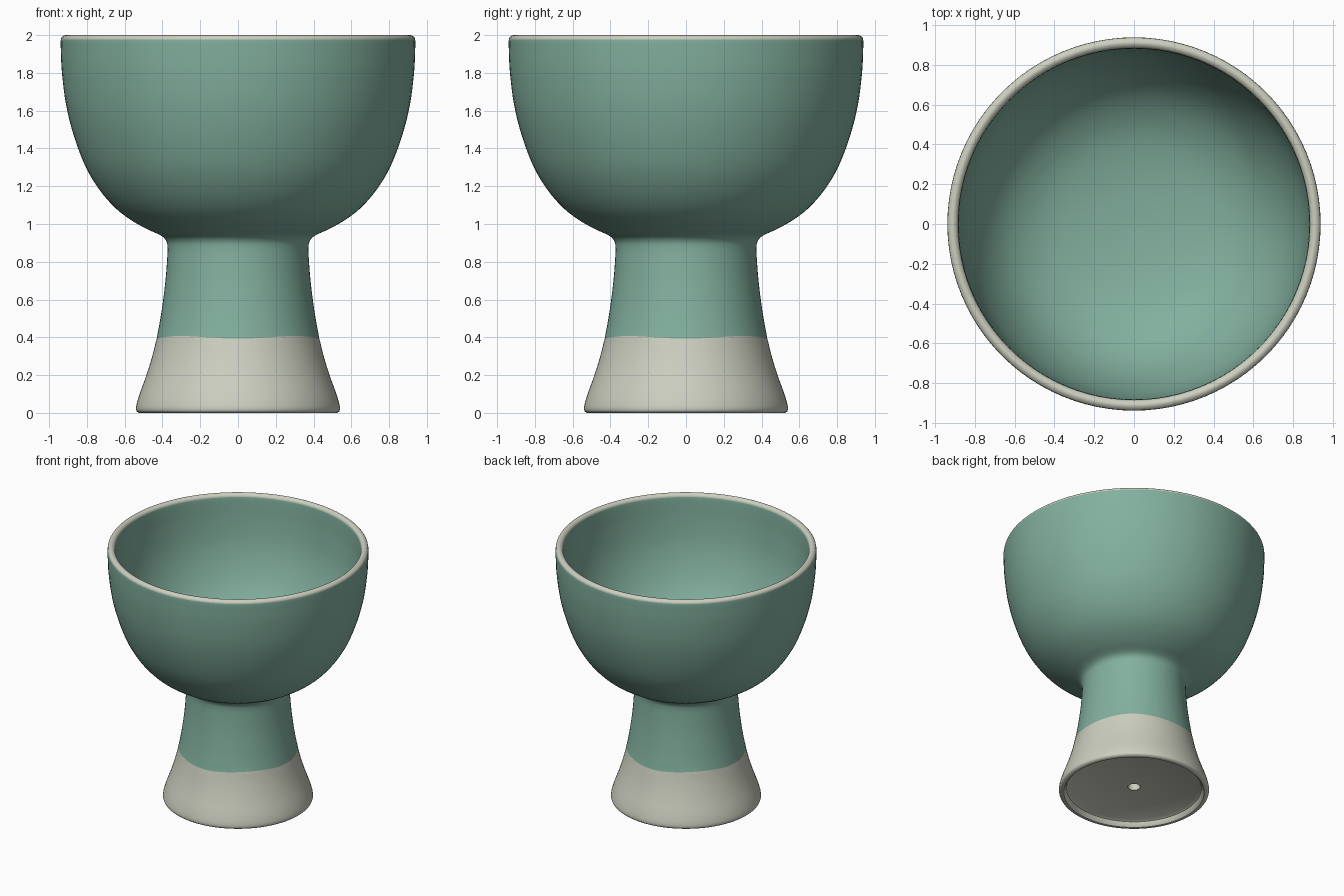
import bpy
import bmesh
from math import cos, sin, tau, radians
from mathutils import Vector

cube = bpy.data.objects.get("Cube")
if cube:
    bpy.data.objects.remove(cube, do_unlink=True)

SEGMENTS = 96
GLAZE_LINE = 0.4
LIP_LINE = 1.976


def make_material(name, rgb):
    mat = bpy.data.materials.new(name)
    mat.use_nodes = True
    mat.diffuse_color = (*rgb, 1)
    bsdf = next(n for n in mat.node_tree.nodes if n.type == 'BSDF_PRINCIPLED')
    bsdf.inputs["Base Color"].default_value = (*rgb, 1)
    return mat


def smooth_curve(points, steps):
    """Catmull-Rom curve through the given profile points."""
    pts = [Vector(p) for p in points]
    pts = [2 * pts[0] - pts[1]] + pts + [2 * pts[-1] - pts[-2]]
    out = []
    for a, b, c, d in zip(pts, pts[1:], pts[2:], pts[3:]):
        for i in range(steps):
            t = i / steps
            out.append(0.5 * (2 * b + (c - a) * t + (2 * a - 5 * b + 4 * c - d) * t * t
                              + (3 * b - a - 3 * c + d) * t ** 3))
    return out + [pts[-2]]


def lathe(name, profile, materials, pick):
    """Spin a profile around z; pick gives the material of each band."""
    bm = bmesh.new()
    rings = []
    for r, z in profile:
        if r < 0.001:
            rings.append([bm.verts.new((0, 0, z))] * SEGMENTS)
            continue
        ring = []
        for i in range(SEGMENTS):
            a = tau * i / SEGMENTS
            # the glaze edge wanders slightly
            wave = -0.007 * cos(4 * a) if on_glaze_line(r, z) else 0
            ring.append(bm.verts.new((r * cos(a), r * sin(a), z + wave)))
        rings.append(ring)
    for k, (low, high) in enumerate(zip(rings, rings[1:])):
        index = pick((profile[k][1] + profile[k + 1][1]) / 2)
        for i in range(SEGMENTS):
            j = (i + 1) % SEGMENTS
            corners = list(dict.fromkeys((low[i], low[j], high[j], high[i])))
            bm.faces.new(corners).material_index = index
    bmesh.ops.recalc_face_normals(bm, faces=bm.faces)
    mesh = bpy.data.meshes.new(name)
    bm.to_mesh(mesh)
    bm.free()
    for mat in materials:
        mesh.materials.append(mat)
    obj = bpy.data.objects.new(name, mesh)
    bpy.context.collection.objects.link(obj)
    bpy.ops.object.select_all(action='DESELECT')
    obj.select_set(True)
    bpy.context.view_layer.objects.active = obj
    bpy.ops.object.shade_smooth_by_angle(angle=radians(40))
    return obj


def on_glaze_line(r, z):
    return abs(z - GLAZE_LINE) < 0.001


green = make_material("green glaze", (0.225, 0.435, 0.345))
cream = make_material("bare cream clay", (0.60, 0.62, 0.52))

# Recessed underside with a small vent hole, out to the foot ring
underside = [(0, 0.13), (0.045, 0.13), (0.045, 0.045), (0.465, 0.045),
             (0.485, 0.035), (0.495, 0.01), (0.505, 0)]

# Foot flare, stem and outside of the bowl
outside = [(0.525, 0), (0.538, 0.012), (0.538, 0.04), (0.521, 0.1), (0.485, 0.2),
           (0.454, 0.3), (0.43, GLAZE_LINE), (0.411, 0.5), (0.396, 0.6), (0.384, 0.7),
           (0.376, 0.8), (0.373, 0.87), (0.38, 0.91), (0.41, 0.94), (0.49, 0.977),
           (0.58, 1.03), (0.66, 1.095), (0.74, 1.19), (0.81, 1.31), (0.87, 1.47),
           (0.91, 1.63), (0.932, 1.8), (0.938, 1.92)]

# Rounded lip
lip = [(0.938, LIP_LINE), (0.929, 1.993), (0.912, 2), (0.895, 1.993), (0.886, LIP_LINE)]

# Inside of the bowl
inside = [(0.882, 1.92), (0.876, 1.8), (0.856, 1.63), (0.816, 1.48), (0.755, 1.34),
          (0.67, 1.22), (0.56, 1.13), (0.42, 1.065), (0.22, 1.025), (0, 1.01)]

profile = [Vector(p) for p in underside] + smooth_curve(outside + lip + inside, 4)

lathe("footed_bowl", profile, (green, cream),
      lambda z: 1 if z < GLAZE_LINE or z > LIP_LINE else 0)
